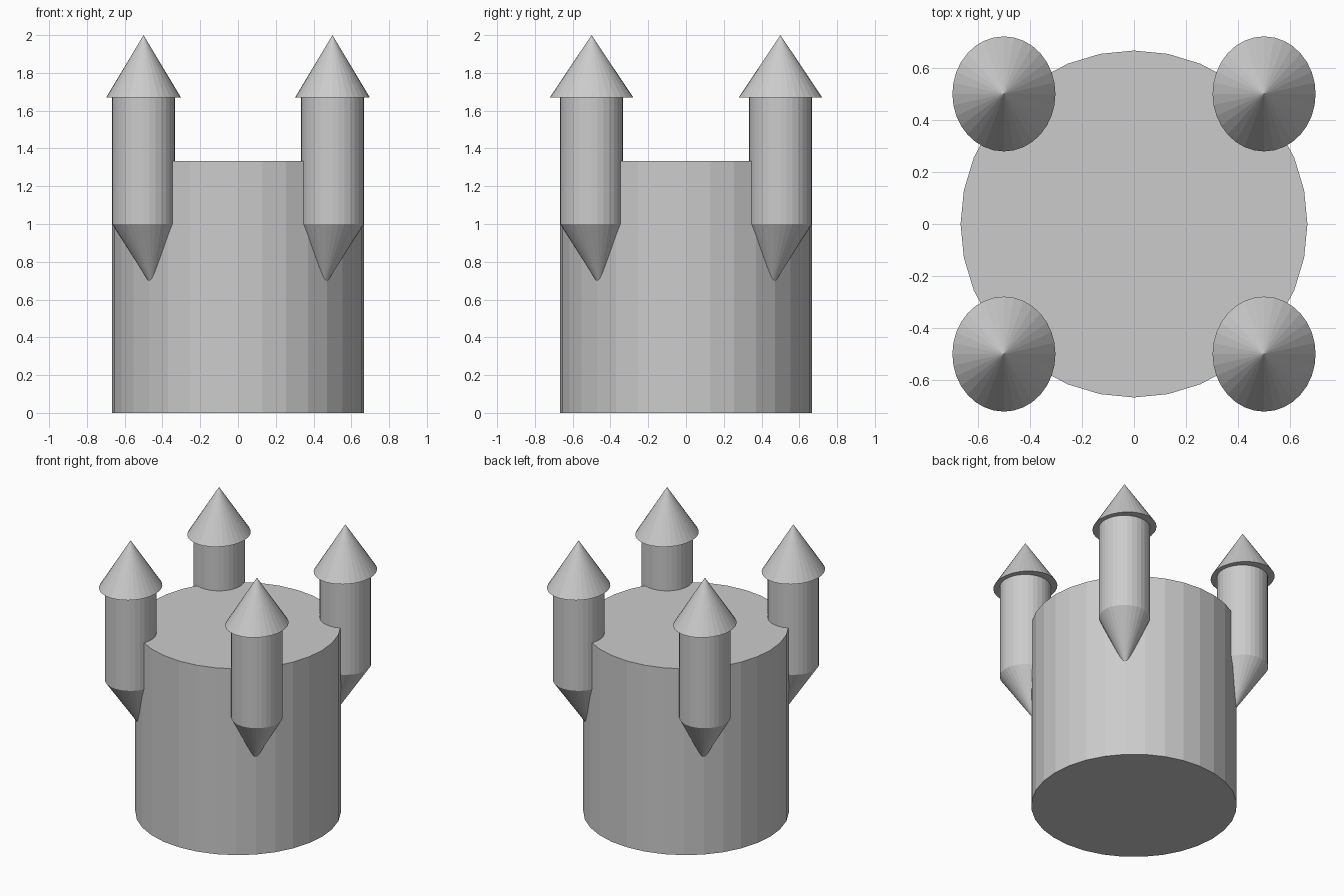
import bpy, bmesh

if "Cube" in bpy.data.objects:
    bpy.data.objects.remove(bpy.data.objects["Cube"])

SIDES = 32


def solid(name, z0, z1, r0, r1, centre=(0, 0), tip=None, scale=(1, 1)):
    """Upright cylinder or cone; a tip position skews a cone sideways."""
    bm = bmesh.new()
    bmesh.ops.create_cone(bm, cap_ends=True, segments=SIDES, radius1=r0,
                          radius2=r1, depth=z1 - z0)
    bmesh.ops.remove_doubles(bm, verts=bm.verts, dist=1e-5)
    tip_z = 1 if r1 < r0 else -1
    for v in bm.verts:
        at_tip = tip is not None and v.co.z * tip_z > 0
        c = tip if at_tip else centre
        v.co.x = v.co.x * scale[0] + c[0]
        v.co.y = v.co.y * scale[1] + c[1]
        v.co.z += (z0 + z1) / 2
    mesh = bpy.data.meshes.new(name)
    bm.to_mesh(mesh)
    bm.free()
    obj = bpy.data.objects.new(name, mesh)
    bpy.context.collection.objects.link(obj)
    return obj


# Round central keep
solid("keep", 0, 4 / 3, 2 / 3, 2 / 3)

# Four corner turrets: shaft, oval conical roof, bracket leaning into the wall
for label, sx, sy in (("front_left", -1, -1), ("front_right", 1, -1),
                      ("back_left", -1, 1), ("back_right", 1, 1)):
    c = (0.5 * sx, 0.5 * sy)
    solid("turret_shaft_" + label, 1, 1.67, 1 / 6, 1 / 6, c)
    solid("turret_roof_" + label, 1.67, 2, 1, 0, c, scale=(0.198, 0.221))
    solid("turret_bracket_" + label, 0.667, 1, 0, 1 / 6, c,
          tip=(0.455 * sx, 0.455 * sy))
